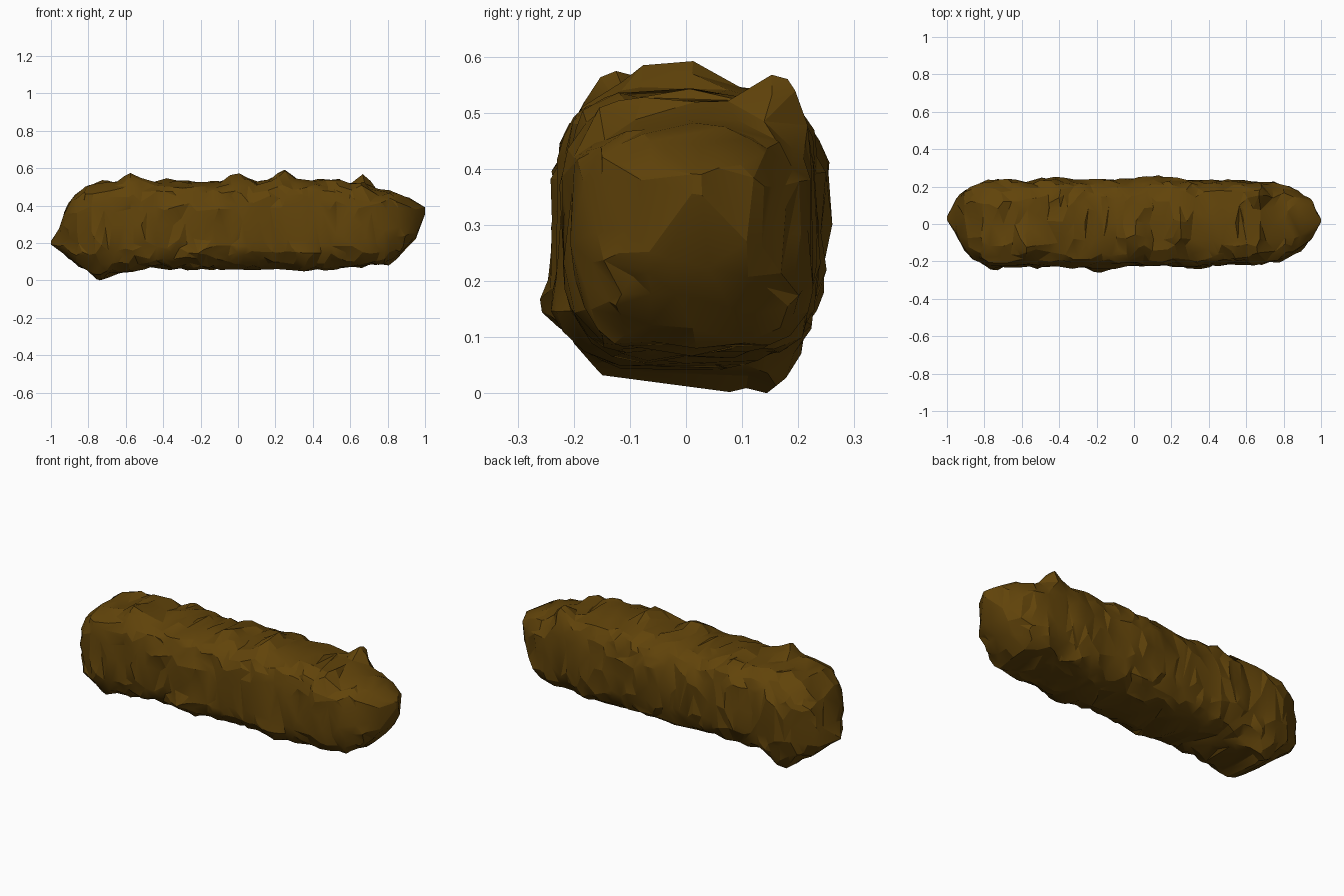
import bpy
import bmesh
from math import cos, sin, tau, radians, exp
from mathutils import Vector, noise

default_cube = bpy.data.objects.get("Cube")
if default_cube:
    bpy.data.objects.remove(default_cube, do_unlink=True)

# Outline along the length: x, top, bottom, front, back
OUTLINE = [
    (-1, .22, .2, .02, .04),
    (-.95, .29, .16, -.06, .14),
    (-.92, .41, .13, -.11, .17),
    (-.87, .47, .09, -.19, .2),
    (-.8, .525, .06, -.23, .24),
    (-.75, .535, .03, -.245, .245),
    (-.57, .56, .05, -.235, .235),
    (-.45, .54, .072, -.23, .245),
    (-.4, .55, .065, -.23, .25),
    (-.16, .535, .067, -.245, .24),
    (0, .56, .065, -.23, .245),
    (.1, .54, .065, -.23, .255),
    (.25, .565, .065, -.23, .245),
    (.32, .55, .055, -.24, .24),
    (.53, .55, .065, -.22, .235),
    (.61, .535, .075, -.225, .235),
    (.67, .54, .08, -.225, .235),
    (.73, .5, .085, -.215, .235),
    (.8, .49, .085, -.2, .215),
    (.88, .46, .16, -.15, .18),
    (.95, .43, .23, -.08, .125),
    (1, .4, .36, .01, .03),
]

# Separate lumps: centre on the skin, then push
LUMPS = [
    ((-.57, -.12, .54), (0, 0, .03)),
    ((0, -.08, .54), (0, 0, .03)),
    ((.25, -.03, .55), (0, 0, .055)),
    ((.67, .17, .52), (0, 0, .055)),
    ((-.75, .04, .04), (0, 0, -.04)),
    ((-.72, .17, .06), (0, 0, -.04)),
    ((-.2, -.22, .16), (0, -.03, 0)),
    ((.36, -.22, .15), (0, -.025, 0)),
    ((.06, .25, .37), (0, .025, 0)),
]
LUMP_RADIUS = .065
RINGS = 84
SEGMENTS = 40
ROUNDNESS = 2 / 3.5
INSET = .97


def outline_at(x):
    """Interpolate top, bottom, front and back at one place."""
    for start, end in zip(OUTLINE, OUTLINE[1:]):
        if x <= end[0]:
            blend = (x - start[0]) / (end[0] - start[0])
            return [a + (b - a) * blend for a, b in zip(start[1:], end[1:])]
    return OUTLINE[-1][1:]


def soft_power(value):
    return abs(value) ** ROUNDNESS * (1 if value >= 0 else -1)


def roughen(place):
    """Offset of a skin point from crumpling and separate lumps."""
    taper = min(1, (1 - abs(place.x)) * 8)
    offset = noise.noise_vector(place * 8) * .012
    offset += noise.noise_vector(place * 16) * .018
    for centre, push in LUMPS:
        distance = (place - Vector(centre)).length / LUMP_RADIUS
        offset += Vector(push) * exp(-distance * distance)
    return offset * taper


def ring_points(x):
    """Rounded-square section with a rough skin."""
    top, bottom, front, back = outline_at(x)
    centre = Vector((x, (front + back) / 2, (top + bottom) / 2))
    points = []
    for step in range(SEGMENTS):
        angle = tau * step / SEGMENTS
        arm = Vector((0,
                      soft_power(cos(angle)) * (back - front) / 2,
                      soft_power(sin(angle)) * (top - bottom) / 2))
        place = centre + arm * INSET
        points.append(place + roughen(place))
    return points


def build_body():
    bm = bmesh.new()
    rings = []
    for index in range(RINGS + 1):
        x = -1 + 2 * index / RINGS
        rings.append([bm.verts.new(p) for p in ring_points(x)])

    # Skin between rings, closed at both tips
    for ring, following in zip(rings, rings[1:]):
        for i in range(SEGMENTS):
            j = (i + 1) % SEGMENTS
            bm.faces.new((ring[i], ring[j], following[j], following[i]))
    bm.faces.new(rings[0])
    bm.faces.new(rings[-1])
    bmesh.ops.triangulate(bm, faces=bm.faces[:])
    bmesh.ops.recalc_face_normals(bm, faces=bm.faces[:])

    mesh = bpy.data.meshes.new("lumpy_body")
    bm.to_mesh(mesh)
    bm.free()
    body = bpy.data.objects.new("lumpy_body", mesh)
    bpy.context.collection.objects.link(body)
    return body


def make_material(name, colour):
    material = bpy.data.materials.new(name)
    material.use_nodes = True
    material.diffuse_color = colour
    shader = next(n for n in material.node_tree.nodes
                  if n.type == 'BSDF_PRINCIPLED')
    shader.inputs["Base Color"].default_value = colour
    return material


body = build_body()
body.data.materials.append(make_material("earthy brown", (.12, .057, .003, 1)))

# Collapse into irregular facets
bpy.ops.object.select_all(action='DESELECT')
body.select_set(True)
bpy.context.view_layer.objects.active = body
facets = body.modifiers.new("facets", 'DECIMATE')
facets.ratio = .25
bpy.ops.object.modifier_apply(modifier=facets.name)
bpy.ops.object.shade_smooth_by_angle(angle=radians(20))

# Rest the lowest point on the ground
lowest = min(v.co.z for v in body.data.vertices)
for vertex in body.data.vertices:
    vertex.co.z -= lowest
